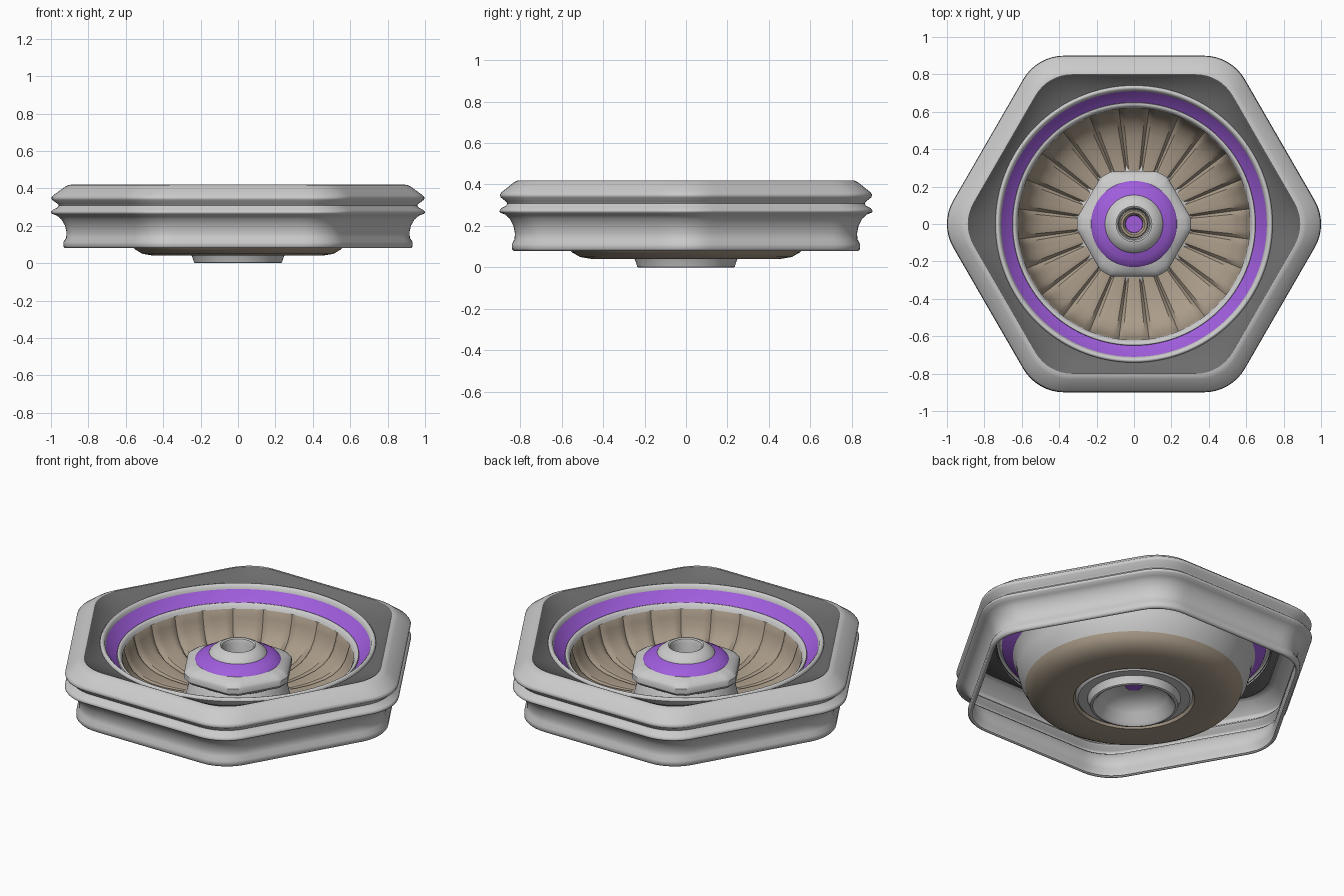
import bpy, math

C30 = math.cos(math.pi / 6)
N = 192


def material(name, rgb):
    m = bpy.data.materials.new(name)
    m.diffuse_color = (*rgb, 1)
    return m


PURPLE = material("purple", (0.35, 0.11, 0.72))
TAN = material("tan", (0.40, 0.33, 0.25))
DARK = material("dark_grey", (0.15, 0.15, 0.15))


def circle(r, t):
    return r


def make_hex(rounding):
    # polar radius of a hexagon with apothem a, corners on the x axis, rounded corners
    def radius(a, t):
        phi = abs((t + math.pi / 6) % (math.pi / 3) - math.pi / 6)
        r = rounding * a
        d = (a - r) / C30
        if phi < math.atan2(r * 0.5, d + r * C30):
            return d * math.cos(phi) + math.sqrt(r * r - (d * math.sin(phi)) ** 2)
        return a / math.cos(math.pi / 6 - phi)
    return radius


HEX = make_hex(0.28)
SHARP = make_hex(0.1)


def nut(a, t):
    # hexagon with its corners turned off by a circle
    return min(SHARP(a, t), a * 1.09)


def loft(name, profile, shape=circle, mat=None, cap=False, groove=None, angle=35):
    """Sweep a (size, z[, shape]) profile around z."""
    verts, faces = [], []
    for p in profile:
        f = p[2] if len(p) > 2 else shape
        for i in range(N):
            t = 2 * math.pi * i / N
            r, z = f(p[0], t), p[1]
            if groove and p[0] < 0.625:
                g = groove(t)
                r, z = r + g * 0.4, z - g
            verts.append((r * math.cos(t), r * math.sin(t), z))
    k = len(profile)
    for j in range(k - 1):
        a, b = j * N, (j + 1) * N
        for i in range(N):
            n = (i + 1) % N
            faces.append((a + i, a + n, b + n, b + i))
    if cap:
        faces.append(tuple(range((k - 1) * N, k * N)))
    me = bpy.data.meshes.new(name)
    me.from_pydata(verts, [], faces)
    ob = bpy.data.objects.new(name, me)
    bpy.context.collection.objects.link(ob)
    if mat:
        me.materials.append(mat)
    bpy.ops.object.select_all(action='DESELECT')
    ob.select_set(True)
    bpy.context.view_layer.objects.active = ob
    bpy.ops.object.shade_smooth_by_angle(angle=math.radians(angle))
    return ob


# hexagonal frame: thin waisted wall, ridges and rim
loft("hex_frame", [
    (0.818, 0.085), (0.822, 0.08), (0.832, 0.08), (0.84, 0.09),
    (0.84, 0.113), (0.827, 0.135), (0.825, 0.165), (0.832, 0.20), (0.85, 0.235),
    (0.872, 0.255), (0.897, 0.265), (0.90, 0.273), (0.892, 0.285), (0.868, 0.298),
    (0.862, 0.308), (0.868, 0.318), (0.894, 0.338), (0.898, 0.35), (0.89, 0.362),
    (0.83, 0.41), (0.815, 0.418), (0.80, 0.42)], HEX, angle=60)
# dark web between the hexagonal rim and the round ring
loft("frame_web", [(0.80, 0.42), (0.793, 0.417), (0.785, 0.405), (0.735, 0.378, circle)],
     HEX, DARK, angle=60)

# round ring around the bowl
loft("outer_ring_lip", [(0.742, 0.37), (0.74, 0.388), (0.733, 0.396), (0.725, 0.396),
                        (0.715, 0.386), (0.71, 0.37)], angle=60)
loft("purple_band", [(0.71, 0.37), (0.68, 0.335), (0.65, 0.31)], mat=PURPLE)
loft("inner_ring_lip", [(0.65, 0.31), (0.648, 0.32), (0.638, 0.322), (0.628, 0.312),
                        (0.62, 0.295)], angle=60)


# bowl of 24 petals with narrow creases between them
def crease(t):
    u = (t / (2 * math.pi) * 24 + 0.5) % 1
    return 0.018 * abs(2 * u - 1) ** 7


loft("petal_bowl", [(0.632, 0.305), (0.62, 0.29), (0.61, 0.25), (0.595, 0.205), (0.57, 0.165),
                    (0.53, 0.13), (0.48, 0.105), (0.40, 0.085), (0.32, 0.075), (0.26, 0.073)],
     mat=TAN, groove=crease, angle=30)
loft("bowl_underside", [(0.585, 0.125), (0.575, 0.10), (0.55, 0.073), (0.51, 0.05), (0.45, 0.04),
                        (0.36, 0.04), (0.325, 0.043), (0.315, 0.06)], mat=TAN)
loft("bowl_outer_wall", [(0.65, 0.31), (0.635, 0.28), (0.625, 0.22), (0.61, 0.17), (0.585, 0.125)])

# hub: base with a shallow hollow underneath
loft("hub_base", [(0.24, 0.19), (0.265, 0.14), (0.28, 0.075), (0.315, 0.06), (0.30, 0.045),
                  (0.25, 0.045), (0.245, 0.035), (0.235, 0.003), (0.23, 0.0), (0.222, 0.0),
                  (0.205, 0.015), (0.18, 0.06), (0.14, 0.095), (0.09, 0.115), (0.046, 0.12)])
# nut, purple cone and domed top
loft("hub_nut", [(0.235, 0.185, circle), (0.268, 0.205), (0.28, 0.22), (0.28, 0.25),
                 (0.272, 0.262), (0.25, 0.278), (0.23, 0.288, circle)], nut)
loft("hub_purple_cone", [(0.23, 0.288), (0.222, 0.298), (0.19, 0.316), (0.155, 0.328)], mat=PURPLE)
loft("hub_top", [(0.155, 0.328), (0.15, 0.338), (0.125, 0.357), (0.105, 0.368), (0.095, 0.37),
                 (0.087, 0.365), (0.08, 0.345), (0.076, 0.15)])
# bottom of the deep centre hole
loft("hub_seat_ring", [(0.076, 0.15), (0.07, 0.158), (0.058, 0.158), (0.048, 0.14)], mat=TAN)
loft("hub_purple_core", [(0.048, 0.14), (0.046, 0.125), (0.045, 0.12)], mat=PURPLE, cap=True)
